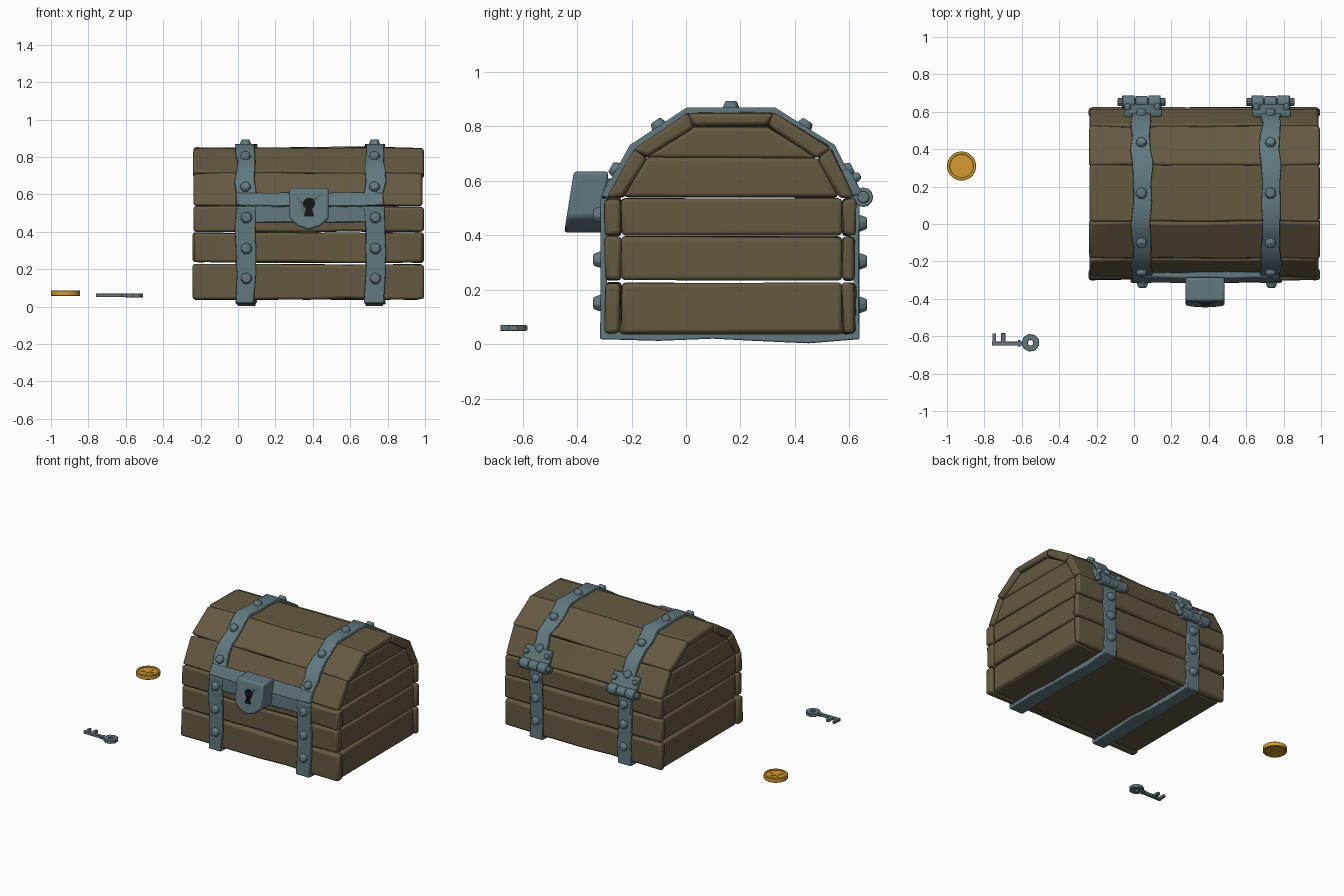
import bpy, bmesh, math, random
from mathutils import Vector

if "Cube" in bpy.data.objects:
    bpy.data.objects.remove(bpy.data.objects["Cube"])

random.seed(4)
X0, X1, CX = -0.24, 0.99, 0.375           # chest ends and middle
CEN = Vector((0.165, 0.45))               # lid centre in (y, z)
LID = [Vector(p) for p in ((-0.29, 0.54), (-0.19, 0.72), (0.01, 0.852),
                           (0.32, 0.852), (0.53, 0.72), (0.62, 0.54))]


def mat(name, c):
    m = bpy.data.materials.new(name)
    m.diffuse_color = (*c, 1)
    m.use_nodes = True
    m.node_tree.nodes["Principled BSDF"].inputs["Base Color"].default_value = m.diffuse_color
    return m


WOOD = mat("wood", (0.13, 0.10, 0.053))
METAL = mat("iron", (0.12, 0.19, 0.215))
GOLD = mat("gold", (0.65, 0.33, 0.03))
DARK = mat("dark_hole", (0.008, 0.008, 0.008))


def finish(name, bm, m, bevel=0.0, seg=2):
    bmesh.ops.recalc_face_normals(bm, faces=bm.faces)
    me = bpy.data.meshes.new(name)
    bm.to_mesh(me)
    bm.free()
    ob = bpy.data.objects.new(name, me)
    bpy.context.collection.objects.link(ob)
    me.materials.append(m)
    if bevel:
        b = ob.modifiers.new("bevel", 'BEVEL')
        b.width, b.segments, b.angle_limit = bevel, seg, math.radians(40)
    bpy.ops.object.select_all(action='DESELECT')
    ob.select_set(True)
    bpy.context.view_layer.objects.active = ob
    bpy.ops.object.shade_smooth_by_angle(angle=math.radians(35))
    return ob


def loft(name, rings, m, bevel=0.0):
    """Skin a list of equal closed rings and cap both ends."""
    bm = bmesh.new()
    vr = [[bm.verts.new(p) for p in r] for r in rings]
    n = len(vr[0])
    for a, b in zip(vr, vr[1:]):
        for i in range(n):
            bm.faces.new((a[i], a[(i + 1) % n], b[(i + 1) % n], b[i]))
    bm.faces.new(vr[0][::-1])
    bm.faces.new(vr[-1])
    return finish(name, bm, m, bevel)


def plank(name, prof, x0, x1, m=WOOD, bevel=0.014, steps=6, wob=0.005):
    """Slightly wobbly board with a (y, z) profile running along x."""
    rings = []
    for i in range(steps + 1):
        x = x0 + (x1 - x0) * i / steps
        end = wob if i in (0, steps) else 0
        dx = random.uniform(-end, end)
        rings.append([(x + dx, p[0] + random.uniform(-wob, wob),
                       p[1] + random.uniform(-wob, wob)) for p in prof])
    return loft(name, rings, m, bevel)


def rect(y0, y1, z0, z1):
    return [(y0, z0), (y1, z0), (y1, z1), (y0, z1)]


def strap(name, inner, outer, x, w=0.1):
    """Iron band along a (y, z) path, drifting a little sideways."""
    rings = []
    for k, (a, b) in enumerate(zip(inner, outer)):
        s = x + random.uniform(-0.008, 0.008)
        h = w / 2 + random.uniform(-0.004, 0.006)
        rings.append([(s - h, *a), (s + h, *a), (s + h, *b), (s - h, *b)])
    return loft(name, rings, METAL, 0.005)


def cyl(name, loc, axis, r1, r2, depth, sides, m=METAL, bevel=0.0):
    bm = bmesh.new()
    bmesh.ops.create_cone(bm, cap_ends=True, segments=sides, radius1=r1, radius2=r2, depth=depth)
    q = Vector((0, 0, 1)).rotation_difference(Vector(axis))
    for v in bm.verts:
        v.co = q @ v.co + Vector(loc)
    return finish(name, bm, m, bevel)


def rivet(x, y, z, ny, nz, r=0.034):
    cyl("rivet", (x, y + ny * 0.01, z + nz * 0.01), (0, ny, nz), r, r * 0.68, 0.03, 7, METAL, 0.006)


def prism(name, pts, z0, z1, m, bevel=0.0):
    return loft(name, [[(*p, z0) for p in pts], [(*p, z1) for p in pts]], m, bevel)


def circle(cx, cy, r, n, a0=0.0, a1=math.tau):
    return [(cx + r * math.cos(a0 + (a1 - a0) * i / n), cy + r * math.sin(a0 + (a1 - a0) * i / n))
            for i in range(n)]


# body boards: front, back, ends and floor
for z0, z1 in ((0.04, 0.225), (0.235, 0.395), (0.40, 0.535)):
    plank("front_plank", rect(-0.298, -0.24, z0, z1), X0, X1)
    plank("back_plank", rect(0.575, 0.622, z0, z1), X0, X1)
    for x0, x1 in ((X0 + 0.01, X0 + 0.07), (X1 - 0.07, X1 - 0.01)):
        plank("end_plank", rect(-0.238, 0.573, z0, z1), x0, x1, steps=1, wob=0.003)
plank("floor", rect(-0.245, 0.58, 0.037, 0.09), X0 + 0.02, X1 - 0.02, wob=0.002)

# lid boards and lid end panels
INN = [CEN + (p - CEN) * 0.87 for p in LID]
INN[0].y = INN[-1].y = 0.54
for i in range(5):
    a, b = LID[i], LID[i + 1]
    plank("lid_plank", [a, b, INN[i + 1], INN[i]], X0, X1)
low, high = [INN[0], INN[5], INN[4], INN[1]], [INN[1], INN[4], INN[3], INN[2]]
for prof in (low, high):
    for x0, x1 in ((X0 + 0.01, X0 + 0.07), (X1 - 0.07, X1 - 0.01)):
        plank("lid_end_plank", prof, x0, x1, steps=1, wob=0.003)

# strap paths
lid_in, lid_out = [], []
for i in range(5):
    for t in (0, 0.33, 0.67):
        p = LID[i].lerp(LID[i + 1], t)
        lid_in.append(CEN + (p - CEN) * 0.98)
        lid_out.append(CEN + (p - CEN) * 1.045)
lid_in.append(CEN + (LID[5] - CEN) * 0.98)
lid_out.append(CEN + (LID[5] - CEN) * 1.045)
zs = (0.535, 0.42, 0.3, 0.17)
ys = (-0.1, 0.1, 0.25, 0.45)
body_in = [(-0.29, z) for z in zs] + [(-0.29, 0.045)] + [(y, 0.045) for y in ys] + \
          [(0.615, 0.045)] + [(0.615, z) for z in zs[::-1]]
body_out = [(-0.314, z) for z in zs] + [(-0.316, 0.018)] + [(y, z) for y, z in zip(ys, (0.012, 0.02, 0.012, 0.003))] + \
           [(0.638, 0.018)] + [(0.638, z) for z in zs[::-1]]

for x in (0.04, 0.73):
    # straps with rivets
    strap("lid_strap", lid_in, lid_out, x)
    strap("body_strap", body_in, body_out, x)
    for i in range(5):
        c, d = (LID[i] + LID[i + 1]) / 2, LID[i + 1] - LID[i]
        n = Vector((-d.y, d.x)).normalized()
        p = c + n * 0.017
        rivet(x, p.x, p.y, n.x, n.y)
    for z in (0.15, 0.31, 0.475):
        rivet(x + 0.005, -0.316, z, -1, 0)
        rivet(x, 0.64, z - (0.03 if z > 0.4 else 0.005), 1, 0)
    # hinge: plate, knuckles, pin and small rivets
    plank("hinge_plate", [(0.57, 0.635), (0.60, 0.645), (0.648, 0.55), (0.61, 0.545)],
          x - 0.095, x + 0.105, METAL, 0.006, 2, 0.003)
    for k, r in ((-0.07, 0.036), (0, 0.033), (0.07, 0.036)):
        cyl("hinge_knuckle", (x + k, 0.652, 0.54), (1, 0, 0), r, r, 0.066, 12, METAL, 0.005)
    cyl("hinge_pin", (x, 0.652, 0.54), (1, 0, 0), 0.022, 0.022, 0.255, 10, METAL, 0.005)
    for s in (-0.075, 0.085):
        rivet(x + s, 0.618, 0.61, 0.89, 0.45, 0.022)

# front cross bands
plank("body_band", rect(-0.313, -0.285, 0.45, 0.535), -0.01, 0.78, METAL, 0.005)
plank("lid_band", [(-0.285, 0.54), (-0.313, 0.54), (-0.283, 0.605), (-0.255, 0.605)],
      -0.01, 0.78, METAL, 0.005)

# lock with keyhole pocket
pent = [(-0.105, 0.635), (-0.105, 0.47), (-0.06, 0.43), (0, 0.41), (0.06, 0.43), (0.105, 0.47), (0.105, 0.635)]
tilt = lambda z: (0.635 - z) * 0.16
lock = loft("lock", [[(0.38 + x, -0.285 - tilt(z) * 0.5, z) for x, z in pent],
                     [(0.38 + x, -0.412 - tilt(z), z) for x, z in pent]], METAL, 0.012)
hole = circle(0.38, 0.55, 0.03, 14, -math.pi / 3, 4 * math.pi / 3) + [(0.367, 0.525), (0.355, 0.485), (0.405, 0.485), (0.393, 0.525)]
cutter = loft("keyhole_cutter", [[(x, y, z) for x, z in hole] for y in (-0.39, -0.5)], DARK)
lock.data.materials.append(DARK)
bo = lock.modifiers.new("keyhole", 'BOOLEAN')
bo.object, bo.solver, bo.material_mode = cutter, 'EXACT', 'TRANSFER'
bpy.context.view_layer.objects.active = lock
for md in list(lock.modifiers):
    bpy.ops.object.modifier_apply(modifier=md.name)
bpy.data.objects.remove(cutter)


def ring(name, cx, cy, r0, r1, n, z0, z1, m):
    bm = bmesh.new()
    loops = [[bm.verts.new((*p, z)) for p in circle(cx, cy, r, n, math.pi / n, math.tau + math.pi / n)]
             for r, z in ((r0, z0), (r1, z0), (r1, z1), (r0, z1))]
    for k in range(4):
        a, b = loops[k], loops[(k + 1) % 4]
        for i in range(n):
            bm.faces.new((a[i], a[(i + 1) % n], b[(i + 1) % n], b[i]))
    return finish(name, bm, m, 0.002, 1)


# key: bow, collar, shaft and teeth
ring("key_bow", -0.553, -0.635, 0.015, 0.048, 9, 0.048, 0.071, METAL)
for nm, x0, x1, y0, y1 in (("key_shaft", -0.76, -0.59, -0.65, -0.628), ("key_collar", -0.62, -0.606, -0.655, -0.62),
                           ("key_tooth", -0.757, -0.737, -0.64, -0.585), ("key_tooth", -0.71, -0.688, -0.64, -0.583)):
    prism(nm, [(x0, y0), (x1, y0), (x1, y1), (x0, y1)], 0.05, 0.069, METAL, 0.003)

# coin: disc, raised rim and plain raised star on both faces
cyl("coin_disc", (-0.922, 0.31, 0.071), (0, 0, 1), 0.07, 0.07, 0.02, 24, GOLD)
ring("coin_rim", -0.922, 0.31, 0.062, 0.078, 24, 0.056, 0.086, GOLD)
star = [circle(-0.922, 0.31, 0.045 if i % 2 == 0 else 0.02, 10)[i] for i in range(10)]
prism("coin_star", star, 0.057, 0.085, GOLD)
